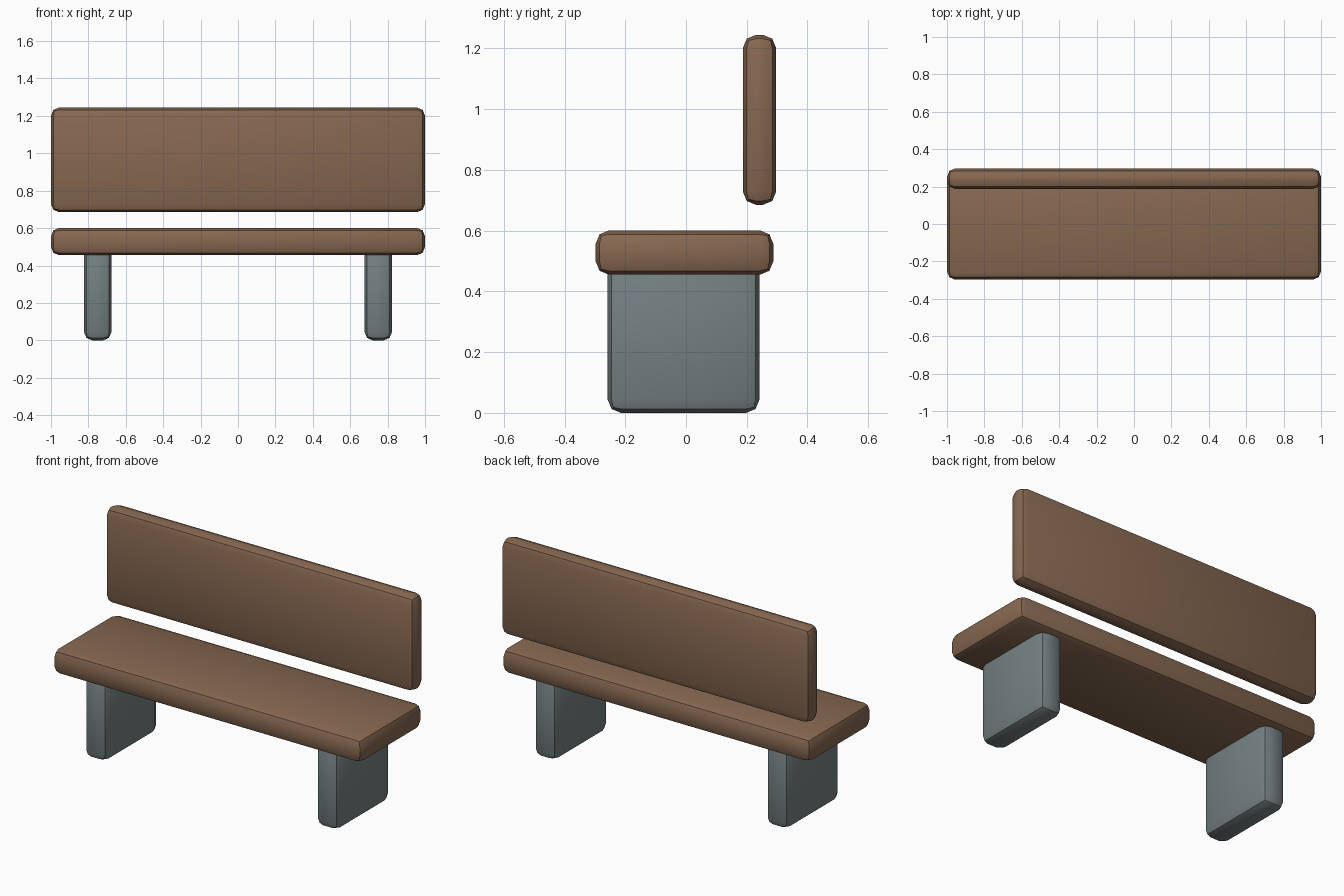
import bpy
import math

if "Cube" in bpy.data.objects:
    bpy.data.objects.remove(bpy.data.objects["Cube"])


def material(name, color):
    mat = bpy.data.materials.new(name)
    mat.diffuse_color = (*color, 1.0)
    mat.use_nodes = True
    mat.node_tree.nodes["Principled BSDF"].inputs["Base Color"].default_value = mat.diffuse_color
    return mat


wood = material("brown wood", (0.24, 0.138, 0.082))
stone = material("grey stone", (0.178, 0.216, 0.222))


def rounded_slab(name, center, size, bevel, mat):
    """Box with two-step rounded edges."""
    bpy.ops.mesh.primitive_cube_add(size=1, location=center)
    obj = bpy.context.object
    obj.name = name
    obj.scale = size
    bpy.ops.object.transform_apply(location=False, rotation=False, scale=True)
    mod = obj.modifiers.new("rounded edges", 'BEVEL')
    mod.width = bevel
    mod.segments = 2
    mod.limit_method = 'NONE'
    bpy.ops.object.modifier_apply(modifier=mod.name)
    obj.data.materials.append(mat)
    bpy.ops.object.shade_smooth_by_angle(angle=math.radians(30))
    return obj


# Seat board
rounded_slab("seat", (0, -0.005, 0.528), (2.0, 0.585, 0.146), 0.044, wood)

# Upright board behind the seat
rounded_slab("backrest", (0, 0.242, 0.965), (2.0, 0.11, 0.56), 0.044, wood)

# Slab legs, their tops set into the seat
for side, label in ((-1, "left"), (1, "right")):
    rounded_slab(label + "_leg", (side * 0.75, -0.008, 0.25),
                 (0.146, 0.5, 0.5), 0.044, stone)
